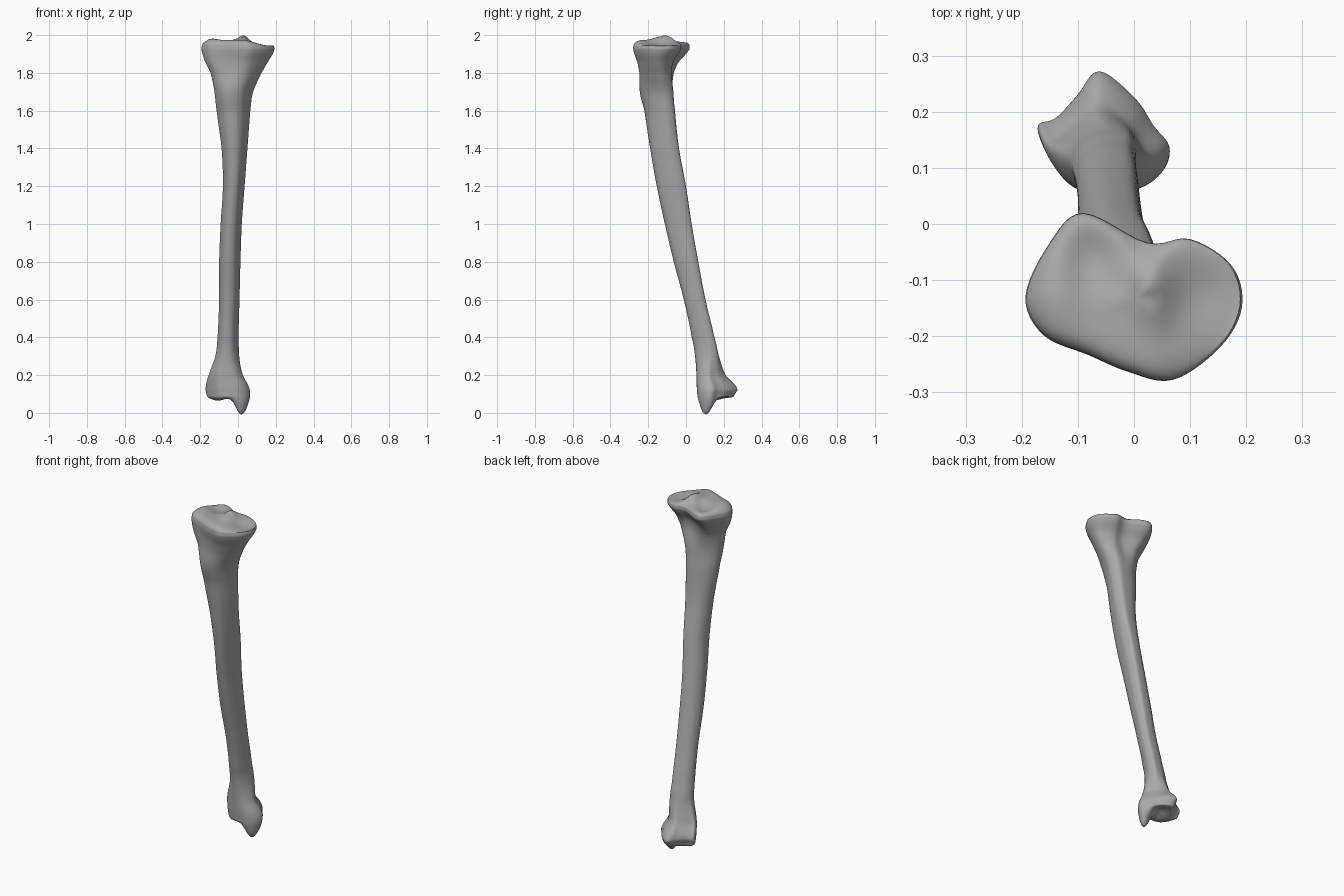
import bpy
import math
from mathutils import Vector

cube = bpy.data.objects.get("Cube")
if cube:
    bpy.data.objects.remove(cube, do_unlink=True)

SIDES, STEPS, CAP_RINGS = 72, 7, 14

# Outlines seen from above, each starting at the front and turning towards +x
PLATEAU = [(-.01, -.26), (.07, -.275), (.155, -.215), (.193, -.143), (.175, -.07), (.1, -.022),
           (.025, -.03), (-.09, .025), (-.15, -.03), (-.193, -.125), (-.16, -.195), (-.08, -.23)]
SHAFT = [(-.1, -1), (.4, -.85), (.75, -.4), (.95, .1), (1, .5), (.75, .95),
         (.2, 1), (-.3, .9), (-.75, .6), (-1, .1), (-.85, -.45), (-.55, -.85)]
ANKLE = [(-.05, .06), (.015, .066), (.055, .1), (.066, .143), (.038, .18), (.005, .23),
         (-.06, .28), (-.1, .235), (-.14, .193), (-.172, .18), (-.155, .13), (-.11, .075)]

# Extents of the bone by height: z, x min, x max, y min, y max
EXTENTS = [
    (.09, -.165, .064, .06, .255), (.13, -.172, .06, .057, .272), (.2, -.155, .027, .055, .21),
    (.3, -.12, .008, .048, .175), (.4, -.108, .003, .03, .15), (.6, -.1, .008, -.012, .103),
    (.8, -.1, .013, -.065, .065), (1, -.092, .02, -.112, .03), (1.2, -.08, .035, -.155, 0),
    (1.4, -.087, .05, -.19, -.037), (1.6, -.113, .065, -.22, -.058),
    (1.7, -.125, .08, -.245, -.066), (1.8, -.145, .125, -.25, -.06),
    (1.86, -.175, .16, -.26, -.035), (1.92, -.193, .192, -.279, .015),
    (1.945, -.192, .19, -.279, .02)]


def spline(a, b, c, d, t):
    """Catmull-Rom point between b and c."""
    a, b, c, d = map(Vector, (a, b, c, d))
    return b + (c - a) * t / 2 + (a - b * 2.5 + c * 2 - d / 2) * t * t \
        + ((b - c) * 3 + d - a) * t ** 3 / 2


def outline(points):
    """Smooth closed outline, scaled to fill the square from -1 to 1."""
    n = len(points)
    per = SIDES // n
    pts = [spline(*(points[(i + k) % n] for k in (-1, 0, 1, 2)), j / per)
           for i in range(n) for j in range(per)]
    low = [min(p[k] for p in pts) for k in (0, 1)]
    high = [max(p[k] for p in pts) for k in (0, 1)]
    return [Vector([2 * (p[k] - low[k]) / (high[k] - low[k]) - 1 for k in (0, 1)]) for p in pts]


def ramp(z, start, end):
    t = min(max((z - start) / (end - start), 0), 1)
    return t * t * (3 - 2 * t)


def bump(x, y, cx, cy, rx, ry):
    return math.exp(-((x - cx) / rx) ** 2 - ((y - cy) / ry) ** 2)


def top_height(x, y):
    """Two shallow cups with a raised ridge between them."""
    z = 1.974 - .24 * max(0, x - .04) - .08 * max(0, -.12 - x)
    z += .03 * bump(x, y, .03, -.12, .03, .05) + .012 * bump(x, y, -.14, -.12, .04, .08)
    z -= .022 * bump(x, y, -.08, -.06, .05, .06) + .012 * bump(x, y, .11, -.13, .05, .06)
    return z - .02 * bump(x, y, .02, -.03, .03, .03)


def bottom_height(x, y):
    """Hollow joint face with the ankle knob hanging at the inner front."""
    z = .078 - .014 * bump(x, y, -.1, .13, .05, .07) + .018 * bump(x, y, -.035, .16, .04, .06)
    return z - .085 * bump(x, y, .015, .1, .038, .045) - .03 * bump(x, y, .05, .12, .03, .04)


plateau, shaft, ankle = map(outline, (PLATEAU, SHAFT, ANKLE))


def section(row):
    """One ring of the bone, blending the outlines by height."""
    z, x0, x1, y0, y1 = row
    up, down = ramp(z, 1.68, 1.9), ramp(z, .36, .13)
    ring = []
    for p, s, a in zip(plateau, shaft, ankle):
        q = s * (1 - up - down) + p * up + a * down
        ring.append(Vector(((x0 + x1 + q.x * (x1 - x0)) / 2, (y0 + y1 + q.y * (y1 - y0)) / 2, z)))
    return ring


def cap(rim, height):
    """Rings closing an end, rounded at the rim and shaped by the height function."""
    centre = sum(rim, Vector()) / len(rim)
    rings = []
    for i in range(1, CAP_RINGS):
        angle = math.pi / 2 * i / CAP_RINGS
        s = math.cos(angle) ** .8
        blend = min(1, (1 - s ** 8) ** .6 * 1.02)
        ring = []
        for v in rim:
            p = centre.lerp(v, s)
            p.z += (height(p.x, p.y) - p.z) * blend
            ring.append(p)
        rings.append(ring)
    centre.z = height(centre.x, centre.y)
    return rings, centre


# Loft the body
rows, last = [], len(EXTENTS) - 1
for i in range(last):
    ctrl = [EXTENTS[min(max(i + k, 0), last)] for k in (-1, 0, 1, 2)]
    for j in range(STEPS):
        row = spline(*ctrl, j / STEPS)
        row[0] = ctrl[1][0] + (ctrl[2][0] - ctrl[1][0]) * j / STEPS
        rows.append(row)
rows.append(EXTENTS[-1])
body = [section(r) for r in rows]
lower, low_tip = cap(body[0], bottom_height)
upper, high_tip = cap(body[-1], top_height)
rings = lower[::-1] + body + upper

# Skin the rings and close both ends
verts = [v for ring in rings for v in ring] + [low_tip, high_tip]
tip = len(verts) - 2
end = tip - SIDES
faces = []
for i in range(SIDES):
    j = (i + 1) % SIDES
    for r in range(len(rings) - 1):
        a, b = r * SIDES, (r + 1) * SIDES
        faces.append((a + i, a + j, b + j, b + i))
    faces += [(tip, j, i), (tip + 1, end + i, end + j)]

mesh = bpy.data.meshes.new("shin_bone")
mesh.from_pydata(verts, [], faces)
bone = bpy.data.objects.new("shin_bone", mesh)
bpy.context.collection.objects.link(bone)

# Soften the joins between the body and its ends
soften = bone.modifiers.new("soften", 'SMOOTH')
soften.factor, soften.iterations = .5, 3

# Single plain grey
grey = bpy.data.materials.new("bone_grey")
grey.use_nodes = True
colour = (.4, .4, .4, 1)
grey.diffuse_color = colour
grey.node_tree.nodes["Principled BSDF"].inputs["Base Color"].default_value = colour
mesh.materials.append(grey)
mesh.shade_smooth()
